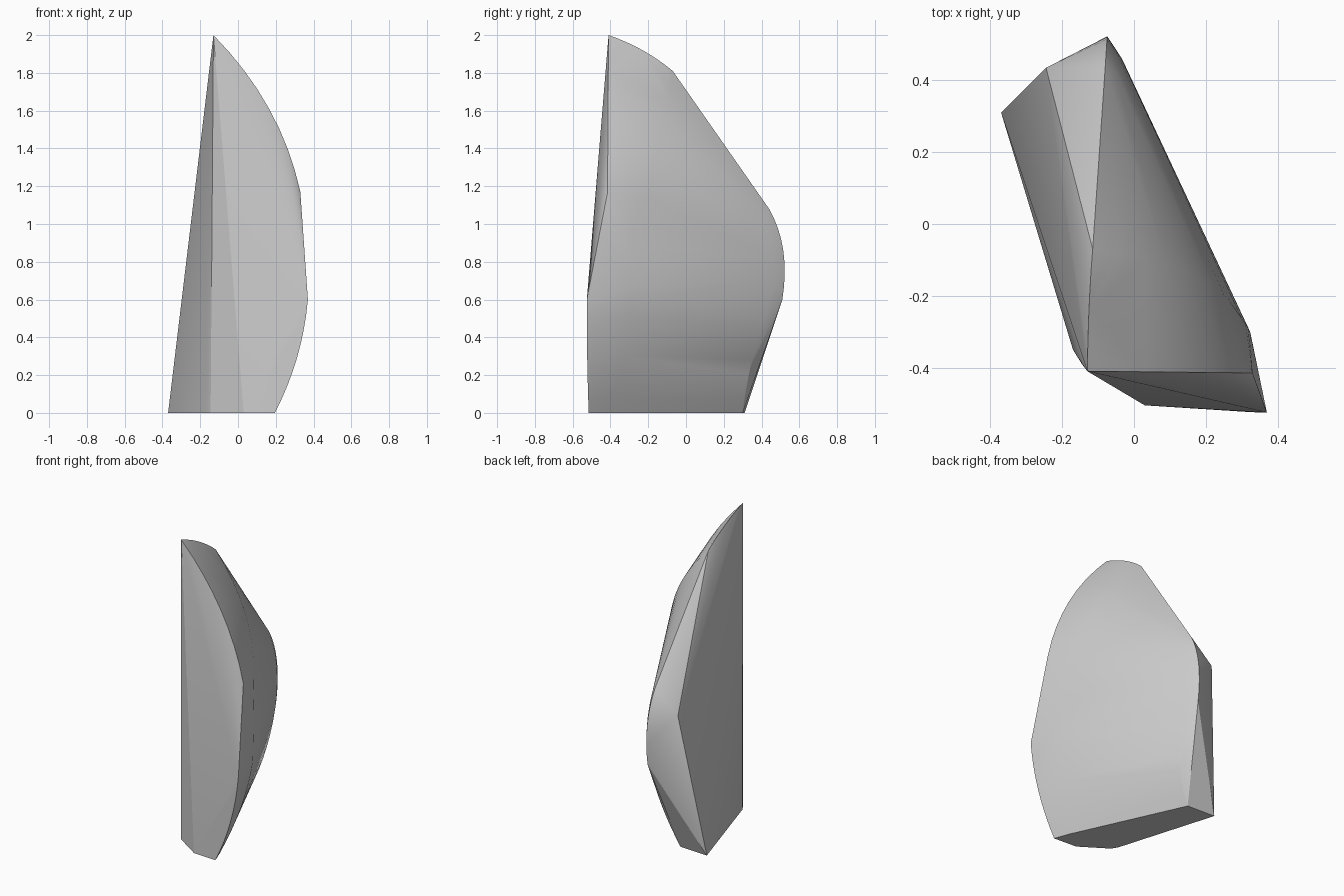
import bpy, bmesh, math
from mathutils import Vector

if "Cube" in bpy.data.objects:
    bpy.data.objects.remove(bpy.data.objects["Cube"])


def curve(a, b, c, n=8):
    """Points on a smooth arc from a to c that passes through b halfway."""
    a, b, c = Vector(a), Vector(b), Vector(c)
    k = 2 * b - (a + c) / 2
    return [a * (1 - t) ** 2 + k * 2 * t * (1 - t) + c * t * t
            for t in (i / n for i in range(n + 1))]


pts = []
# flat base and the broken left face
pts += [Vector(p) for p in (
    (-0.37, 0.31, 0), (-0.17, 0.30, 0), (0.03, -0.505, 0),
    (-0.17, -0.35, 0), (-0.145, -0.39, 0), (-0.245, 0.435, 0.94))]
# front rim: tip to shoulder, then shoulder to base
pts += curve((-0.13, -0.41, 2.0), (0.165, -0.413, 1.61), (0.33, -0.415, 1.17))
pts += curve((0.37, -0.525, 0.60), (0.312, -0.523, 0.29), (0.195, -0.515, 0.0))
# top ridge
pts += curve((-0.13, -0.41, 2.0), (-0.125, -0.23, 1.92), (-0.115, -0.07, 1.81))
# bevel line of the bulging right face
pts += curve((-0.115, -0.07, 1.81), (0.14, -0.13, 1.49), (0.27, -0.22, 1.15))
pts += curve((0.27, -0.22, 1.15), (0.318, -0.29, 0.88), (0.318, -0.30, 0.60))
pts += curve((0.318, -0.30, 0.60), (0.255, -0.33, 0.30), (0.16, -0.42, 0.0))
# rounded back edge and its bevel
pts += curve((-0.08, 0.44, 1.08), (-0.075, 0.515, 0.86), (-0.075, 0.51, 0.60))
pts += curve((-0.05, 0.42, 1.05), (-0.035, 0.46, 0.82), (-0.035, 0.44, 0.58))
pts += curve((-0.035, 0.44, 0.58), (-0.06, 0.35, 0.28), (-0.17, 0.30, 0.0))

# wrap the outline in one convex shard
bm = bmesh.new()
for p in pts:
    bm.verts.new(p)
bmesh.ops.remove_doubles(bm, verts=bm.verts, dist=0.002)
bmesh.ops.convex_hull(bm, input=bm.verts)
bmesh.ops.delete(bm, geom=[v for v in bm.verts if not v.link_faces], context='VERTS')
bmesh.ops.dissolve_limit(bm, angle_limit=math.radians(1), verts=bm.verts, edges=bm.edges)
bmesh.ops.recalc_face_normals(bm, faces=bm.faces)
mesh = bpy.data.meshes.new("rock_shard")
bm.to_mesh(mesh)
bm.free()
shard = bpy.data.objects.new("rock_shard", mesh)
bpy.context.collection.objects.link(shard)

# smooth the curved face, keep the broken edges sharp
bpy.context.view_layer.objects.active = shard
shard.select_set(True)
bpy.ops.object.shade_smooth_by_angle(angle=math.radians(20))
